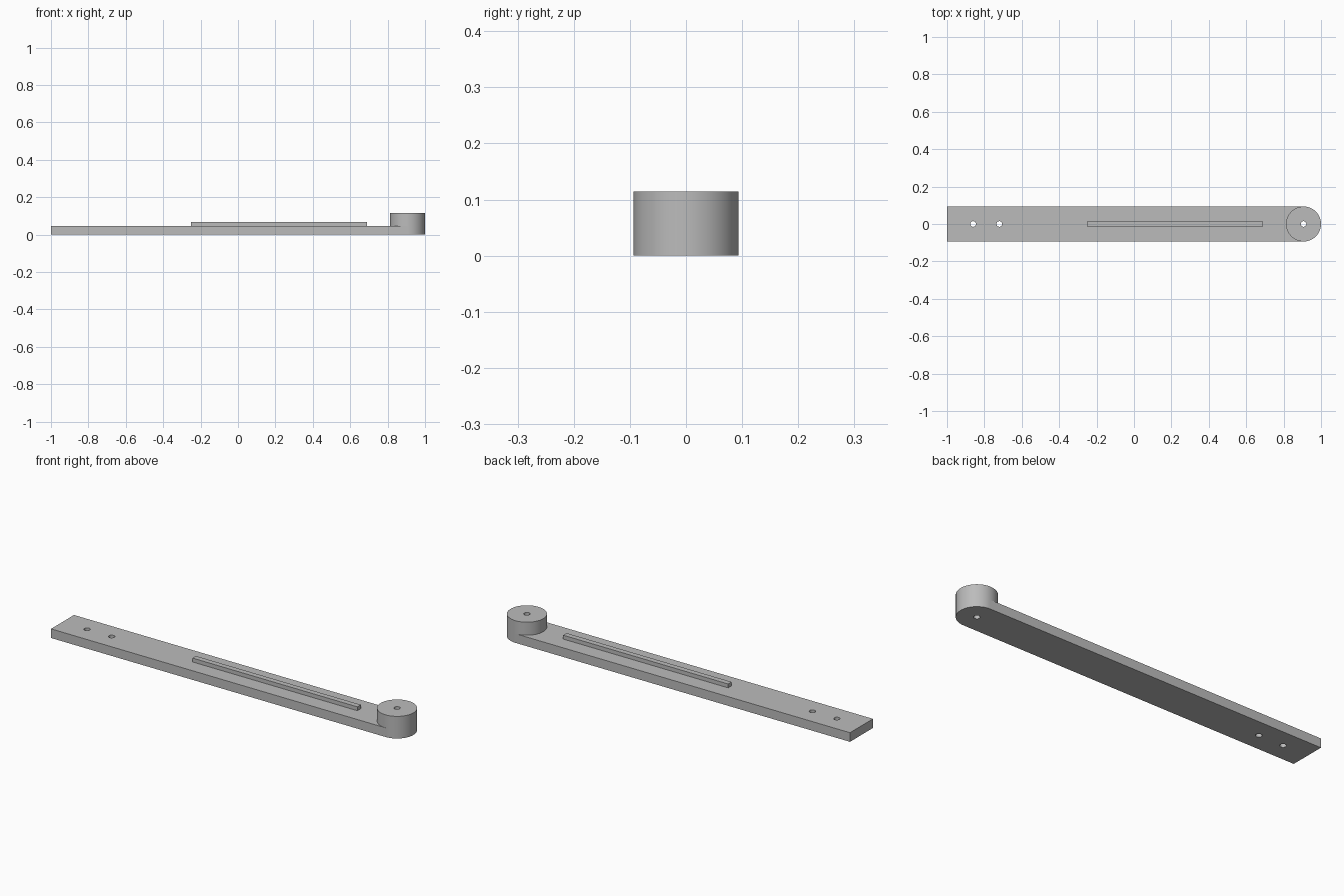
import bpy, bmesh
from math import pi, cos, sin, radians

cube = bpy.data.objects.get("Cube")
if cube:
    bpy.data.objects.remove(cube, do_unlink=True)

RADIUS = 0.0935          # half the arm width and the boss radius
PIVOT = 1 - RADIUS       # centre of the rounded end
ARM_TOP, BOSS_TOP, RIB_TOP = 0.047, 0.114, 0.067
HOLE = 0.015
SEG = 64

grey = bpy.data.materials.new("plain grey")
grey.use_nodes = True
COLOUR = (0.5, 0.5, 0.5, 1)
grey.diffuse_color = COLOUR
grey.node_tree.nodes["Principled BSDF"].inputs["Base Color"].default_value = COLOUR


def arc(x, r, start, end, steps):
    """Points on an arc around (x, 0)."""
    angles = [start + (end - start) * i / steps for i in range(steps + 1)]
    return [(x + r * cos(a), r * sin(a)) for a in angles]


def prism(name, outline, z0, z1):
    """Extrude a flat outline from z0 up to z1."""
    bm = bmesh.new()
    base = bm.faces.new([bm.verts.new((x, y, z0)) for x, y in outline])
    top = bmesh.ops.extrude_face_region(bm, geom=[base])["geom"]
    verts = [v for v in top if isinstance(v, bmesh.types.BMVert)]
    bmesh.ops.translate(bm, verts=verts, vec=(0, 0, z1 - z0))
    bmesh.ops.recalc_face_normals(bm, faces=bm.faces)
    mesh = bpy.data.meshes.new(name)
    bm.to_mesh(mesh)
    bm.free()
    mesh.materials.append(grey)
    obj = bpy.data.objects.new(name, mesh)
    bpy.context.collection.objects.link(obj)
    return obj


def disc(x, r, steps):
    return arc(x, r, 0, 2 * pi, steps)[:-1]


def select(obj):
    bpy.ops.object.select_all(action='DESELECT')
    obj.select_set(True)
    bpy.context.view_layer.objects.active = obj


def drill(obj, x):
    """Cut a vertical through hole at x."""
    cutter = prism("hole_cutter", disc(x, HOLE, 32), -0.1, 0.2)
    cutter.hide_render = True
    mod = obj.modifiers.new("hole", 'BOOLEAN')
    mod.operation, mod.solver, mod.object = 'DIFFERENCE', 'EXACT', cutter
    select(obj)
    bpy.ops.object.modifier_apply(modifier=mod.name)
    bpy.data.objects.remove(cutter, do_unlink=True)


# Flat arm with one square end and one rounded end
outline = [(-1, RADIUS), (-1, -RADIUS)] + arc(PIVOT, RADIUS, -pi / 2, pi / 2, SEG // 2)
arm = prism("arm", outline, 0, ARM_TOP)
for x in (-0.86, -0.72, PIVOT):
    drill(arm, x)

# Round boss over the pivot
boss = prism("pivot_boss", disc(PIVOT, RADIUS, SEG), ARM_TOP, BOSS_TOP)
drill(boss, PIVOT)

# Raised guide rib along the middle
w = 0.014
rib = prism("guide_rib", [(-0.25, -w), (0.69, -w), (0.69, w), (-0.25, w)], ARM_TOP, RIB_TOP)

for obj in (arm, boss):
    select(obj)
    bpy.ops.object.shade_smooth_by_angle(angle=radians(30))
